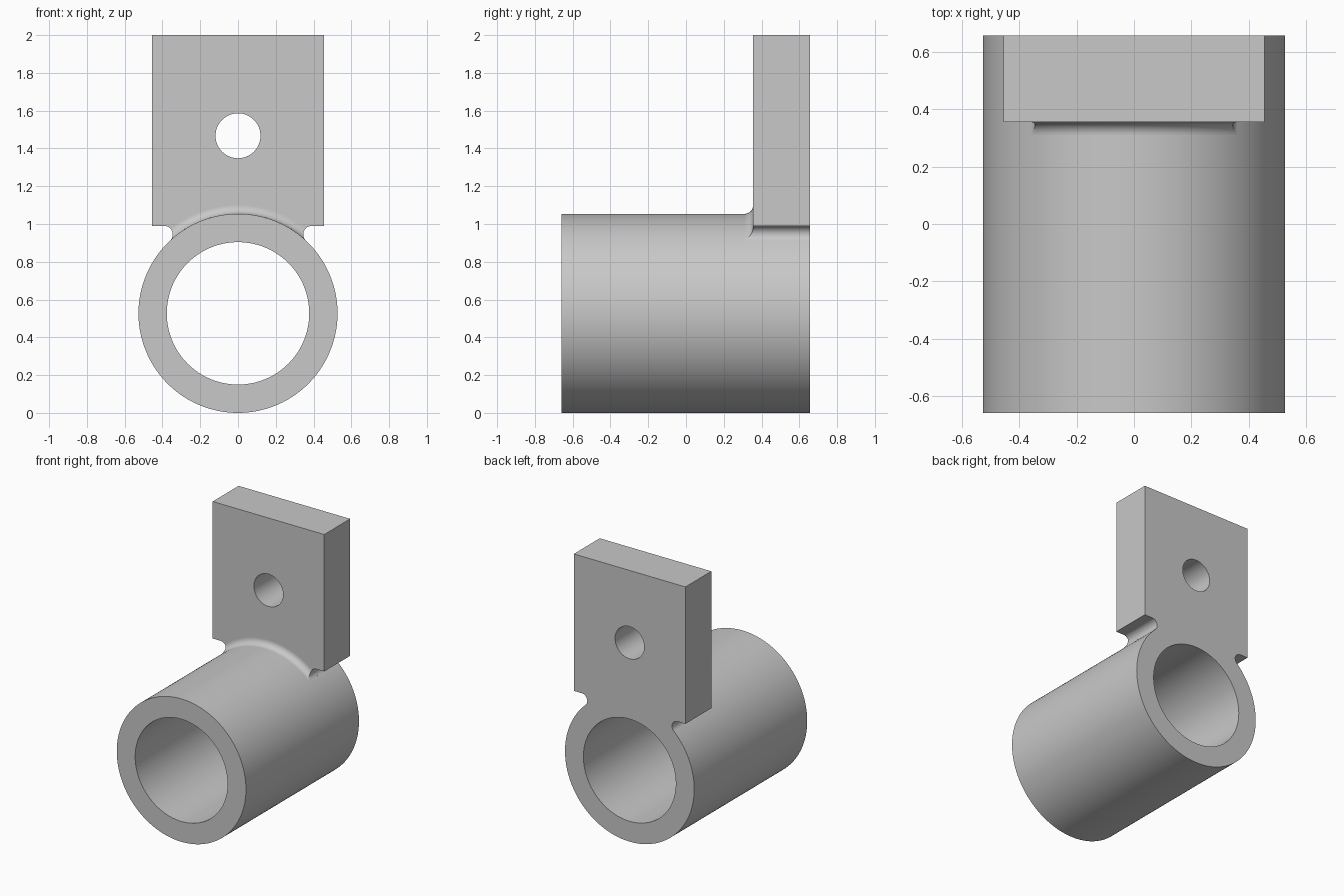
import bpy
import bmesh
from math import sin, cos, pi, acos, asin, sqrt, radians
from mathutils import Matrix

if "Cube" in bpy.data.objects:
    bpy.data.objects.remove(bpy.data.objects["Cube"], do_unlink=True)

# Main dimensions
OUTER, BORE = 0.527, 0.377
AXIS_Z = OUTER
BACK = 0.657
PLATE_FRONT = 0.355
HALF_WIDTH, PLATE_LOW, PLATE_TOP = 0.455, 0.99, 2.0
HOLE_R, HOLE_Z = 0.119, 1.467
FILLET = 0.045

# Centre of the fillet that joins the plate's underside to the tube
REACH = OUTER + FILLET
NOTCH_Z = PLATE_LOW - FILLET
NOTCH_X = sqrt(REACH ** 2 - (NOTCH_Z - AXIS_Z) ** 2)
NOTCH_ANGLE = asin(NOTCH_X / REACH)  # measured from straight up

grey = bpy.data.materials.new("plain grey")
grey.use_nodes = True
colour = (0.58, 0.58, 0.58, 1)
grey.diffuse_color = colour
grey.node_tree.nodes["Principled BSDF"].inputs["Base Color"].default_value = colour


def arc(cx, cz, radius, start, end, steps):
    return [(cx + radius * cos(start + (end - start) * i / steps),
             cz + radius * sin(start + (end - start) * i / steps))
            for i in range(steps + 1)]


def circle(cz, radius, steps):
    return arc(0, cz, radius, 0, 2 * pi, steps)[:-1]


def finish(name, bm):
    bmesh.ops.remove_doubles(bm, verts=bm.verts, dist=1e-5)
    bmesh.ops.recalc_face_normals(bm, faces=bm.faces)
    mesh = bpy.data.meshes.new(name)
    bm.to_mesh(mesh)
    bm.free()
    mesh.materials.clear()
    mesh.materials.append(grey)
    obj = bpy.data.objects.new(name, mesh)
    bpy.context.collection.objects.link(obj)
    bpy.ops.object.select_all(action='DESELECT')
    obj.select_set(True)
    bpy.context.view_layer.objects.active = obj
    bpy.ops.object.shade_smooth_by_angle(angle=radians(30))
    return obj


def extrude_outline(name, loops, y0, y1):
    """Fill x-z loops (the first outside, the rest holes) and extrude along y."""
    bm = bmesh.new()
    edges = []
    for loop in loops:
        verts = [bm.verts.new((x, y0, z)) for x, z in loop]
        edges += [bm.edges.new((a, b)) for a, b in zip(verts, verts[1:] + verts[:1])]
    bmesh.ops.triangle_fill(bm, edges=edges, use_beauty=True, normal=(0, -1, 0))
    grown = bmesh.ops.extrude_face_region(bm, geom=bm.faces[:], use_keep_orig=True)
    moved = [g for g in grown["geom"] if isinstance(g, bmesh.types.BMVert)]
    bmesh.ops.transform(bm, matrix=Matrix.Translation((0, y1 - y0, 0)), verts=moved)
    return finish(name, bm)


# Hollow tube
extrude_outline("tube", [circle(AXIS_Z, OUTER, 160), circle(AXIS_Z, BORE, 128)], -BACK - 0.003, BACK)

# Upright plate with a saddle-shaped foot and rounded notches
right = [(HALF_WIDTH, PLATE_TOP), (HALF_WIDTH, PLATE_LOW)]
right += arc(NOTCH_X, NOTCH_Z, FILLET, pi / 2, 1.5 * pi - NOTCH_ANGLE, 20)
saddle = arc(0, AXIS_Z, OUTER - 0.002, pi / 2 - NOTCH_ANGLE, pi / 2 + NOTCH_ANGLE, 40)
left = [(-x, z) for x, z in reversed(right)]
extrude_outline("plate", [right + saddle + left, circle(HOLE_Z, HOLE_R, 64)], PLATE_FRONT, BACK)

# Curved fillet where the plate's face meets the tube, trimmed by the notches
bm = bmesh.new()
rows = []
STEPS, AROUND = 12, 64
for i in range(STEPS + 1):
    t = pi / 2 * i / STEPS
    rho = REACH - FILLET * cos(t)
    y = PLATE_FRONT - FILLET + FILLET * sin(t)
    trim = acos(min(1, (rho ** 2 + REACH ** 2 - FILLET ** 2) / (2 * rho * REACH)))
    limit = NOTCH_ANGLE - trim
    angles = [limit * (2 * j / AROUND - 1) for j in range(AROUND + 1)]
    row = [(rho * sin(a), y, AXIS_Z + rho * cos(a)) for a in angles]
    # End points dropped back to the plate close the sides
    ends = [(p[0], PLATE_FRONT, p[2]) for p in (row[0], row[-1])]
    rows.append([bm.verts.new(p) for p in [ends[0]] + row + [ends[1]]])
for low, high in zip(rows, rows[1:]):
    for j in range(len(low) - 1):
        bm.faces.new((low[j], low[j + 1], high[j + 1], high[j]))
bmesh.ops.dissolve_degenerate(bm, dist=1e-6, edges=bm.edges[:])
fillet = finish("plate_fillet", bm)
# Make the open strip face forward
if sum(p.normal.y for p in fillet.data.polygons) > 0:
    fillet.data.flip_normals()
